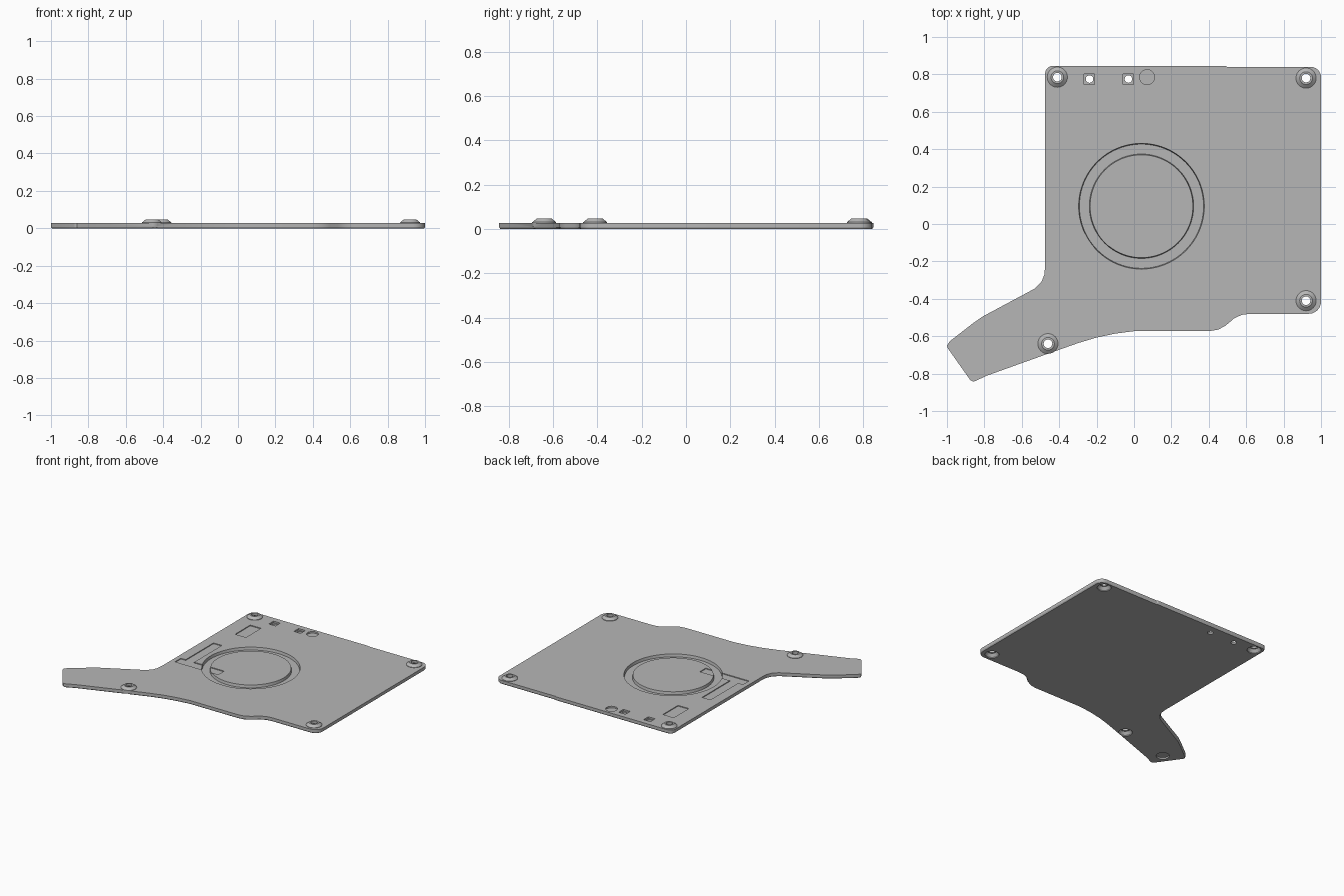
import bpy, bmesh, math
from mathutils import Vector

cube = bpy.data.objects.get("Cube")
if cube:
    bpy.data.objects.remove(cube, do_unlink=True)

T = 0.028          # plate thickness
TOP = 0.047        # boss height

grey = bpy.data.materials.new("plain grey")
grey.use_nodes = True
color = (0.47, 0.47, 0.47, 1)
grey.diffuse_color = color
grey.node_tree.nodes["Principled BSDF"].inputs["Base Color"].default_value = color


def finish(name, bm):
    bmesh.ops.recalc_face_normals(bm, faces=bm.faces)
    mesh = bpy.data.meshes.new(name)
    bm.to_mesh(mesh)
    bm.free()
    obj = bpy.data.objects.new(name, mesh)
    bpy.context.collection.objects.link(obj)
    return obj


def loft(name, rings):
    """Solid through matching closed rings of points, capped at both ends."""
    bm = bmesh.new()
    loops = [[bm.verts.new(p) for p in ring] for ring in rings]
    n = len(loops[0])
    for a, b in zip(loops, loops[1:]):
        for i in range(n):
            j = (i + 1) % n
            bm.faces.new((a[i], a[j], b[j], b[i]))
    bm.faces.new(loops[0])
    bm.faces.new(loops[-1])
    return finish(name, bm)


def turned(name, x, y, profile, sides=40):
    """Round solid from (radius, height) pairs."""
    angles = [math.tau * i / sides for i in range(sides)]
    return loft(name, [[(x + r * math.cos(a), y + r * math.sin(a), z) for a in angles]
                       for r, z in profile])


def box(name, x0, x1, y0, y1, z0, z1):
    return loft(name, [[(x0, y0, z), (x1, y0, z), (x1, y1, z), (x0, y1, z)] for z in (z0, z1)])


def combine(target, tool, operation):
    mod = target.modifiers.new(operation, "BOOLEAN")
    mod.operation = operation
    mod.solver = "EXACT"
    mod.object = tool
    bpy.context.view_layer.objects.active = target
    bpy.ops.object.modifier_apply(modifier=mod.name)
    bpy.data.objects.remove(tool, do_unlink=True)


def arc(cx, cy, r, start):
    """Quarter-circle corner, anticlockwise from the start angle."""
    steps = [math.radians(start + 90 * i / 6) for i in range(7)]
    return [(cx + r * math.cos(a), cy + r * math.sin(a)) for a in steps]


# Plate outline, anticlockwise from the arm tip
outline = [(-1, -.65), (-.995, -.665), (-.875, -.835), (-.86, -.843), (-.84, -.836), (-.79, -.812),
           (-.45, -.69), (-.3, -.637), (-.2, -.607), (-.1, -.586), (0, -.573),
           (.4, -.573), (.45, -.565), (.49, -.543), (.535, -.505), (.575, -.486), (.62, -.48)]
outline += arc(.935, -.415, .065, -90) + arc(.945, .785, .055, 0)
outline += [(.5, .84), (.49, .845)] + arc(-.435, .805, .04, 90)
outline += [(-.475, -.22), (-.479, -.27), (-.495, -.31), (-.53, -.345),
            (-.81, -.495), (-.86, -.53), (-.985, -.627)]


def inset(points, d):
    result = []
    for i, p in enumerate(points):
        before, after = Vector(points[i - 1]), Vector(points[(i + 1) % len(points)])
        t = (after - before).normalized()
        result.append((p[0] - t.y * d, p[1] + t.x * d))
    return result


# Plate with a slightly narrowed lower edge
plate = loft("mounting_plate", [
    [(x, y, 0) for x, y in inset(outline, .005)],
    [(x, y, .008) for x, y in outline],
    [(x, y, T) for x, y in outline]])

# Circular groove around a raised disc
CX, CY = .04, .095
combine(plate, turned("groove_cutter", CX, CY, [(.332, .008), (.336, T), (.336, .1)], 96), "DIFFERENCE")
combine(plate, turned("disc", CX, CY, [(.279, .004), (.279, .008), (.275, T)], 96), "UNION")

# Shallow cable recesses
for x0, x1, y0, y1 in [(-.36, -.27, .48, .66), (-.40, -.33, -.10, .28), (-.44, -.08, -.12, -.05)]:
    combine(plate, box("recess_cutter", x0, x1, y0, y1, T - .006, .1), "DIFFERENCE")

# Embossed screw bosses, hollow from below
for x, y in [(-.41, .785), (.92, .78), (.92, -.41), (-.46, -.64)]:
    combine(plate, turned("boss", x, y, [(.054, .012), (.054, .031), (.034, TOP)]), "UNION")
    combine(plate, turned("hollow_cutter", x, y, [(.048, -.02), (.048, .006), (.032, .028)]), "DIFFERENCE")
    combine(plate, turned("hole_cutter", x, y, [(.023, -.02), (.023, .1)]), "DIFFERENCE")

# Small holes in square pockets
for x in (-.238, -.03):
    combine(plate, box("pocket_cutter", x - .028, x + .028, .747, .803, .016, .1), "DIFFERENCE")
    combine(plate, turned("pin_cutter", x, .775, [(.02, -.02), (.02, .1)], 24), "DIFFERENCE")

# Blind round recesses: one on top, one under the arm tip
combine(plate, turned("top_recess_cutter", .07, .785, [(.04, .016), (.04, .1)]), "DIFFERENCE")
combine(plate, turned("arm_recess_cutter", -.86, -.72, [(.045, -.02), (.045, .012)]), "DIFFERENCE")

plate.data.materials.clear()
plate.data.materials.append(grey)
bpy.ops.object.select_all(action="DESELECT")
plate.select_set(True)
bpy.context.view_layer.objects.active = plate
bpy.ops.object.shade_smooth_by_angle(angle=math.radians(25))
